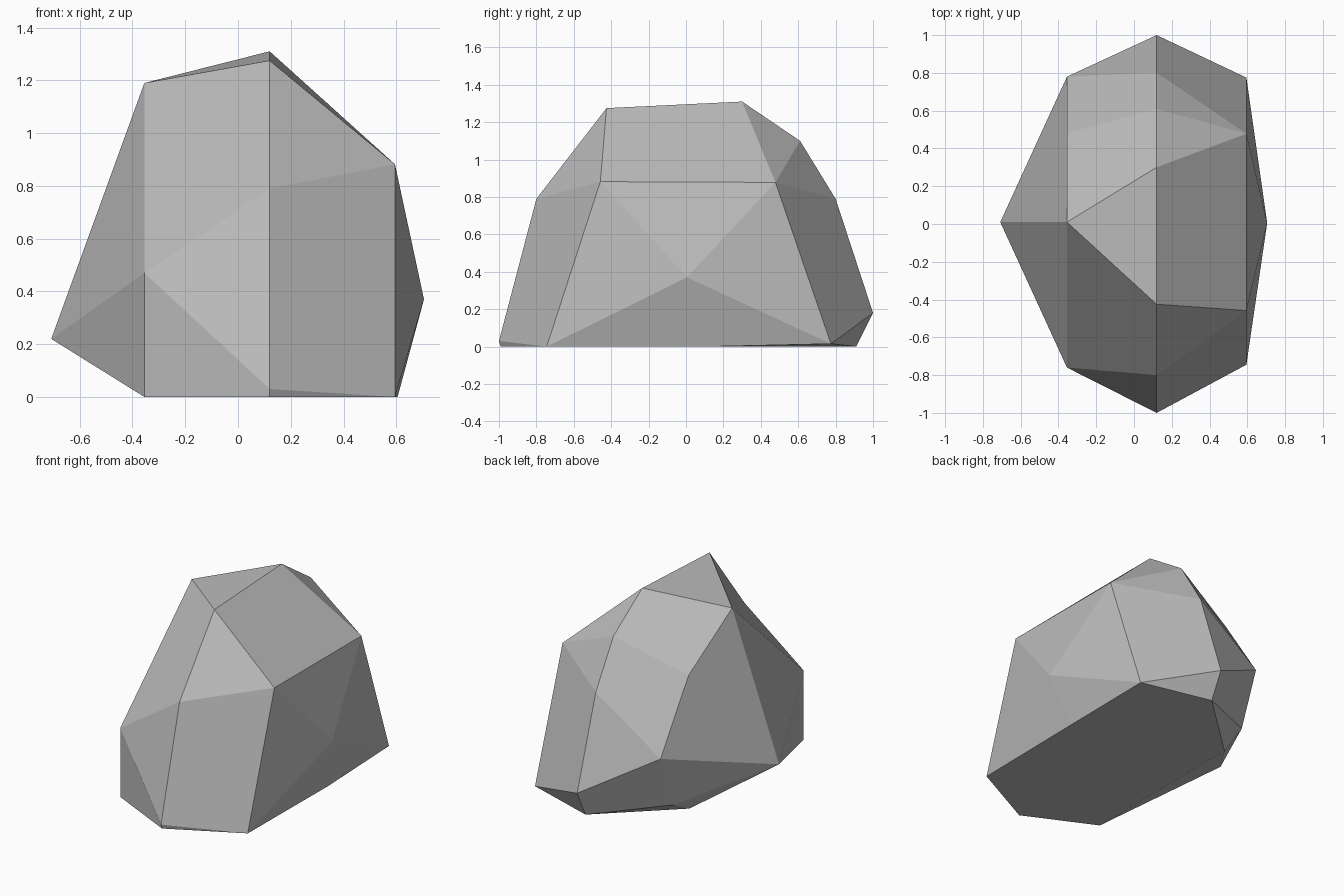
import bpy
import bmesh

cube = bpy.data.objects.get("Cube")
if cube:
    bpy.data.objects.remove(cube, do_unlink=True)

# Cross-section profiles of the boulder: (y, z) points at each x
LEFT, MIDDLE, RIGHT = -0.355, 0.12, 0.595
profiles = {
    LEFT: {"left_foot": (-0.76, 0), "left_front": (-0.76, 0.47), "left_top": (0.01, 1.19),
           "left_shoulder": (0.48, 0.91), "left_back": (0.78, 0.456),
           "left_tuck": (0.64, 0.09), "left_heel": (0.47, 0)},
    MIDDLE: {"front_foot": (-0.99, 0), "front_nose": (-1.0, 0.03), "front_brow": (-0.8, 0.79),
             "crest_front": (-0.425, 1.275), "crest_back": (0.3, 1.31),
             "back_shoulder": (0.61, 1.1), "back_brow": (0.8, 0.79),
             "back_nose": (1.0, 0.18), "back_foot": (0.91, 0)},
    RIGHT: {"right_foot": (-0.745, 0), "right_front": (-0.458, 0.882),
            "right_back": (0.478, 0.878), "right_heel": (0.775, 0.015)},
    -0.708: {"left_tip": (0.01, 0.22)},
    0.705: {"right_tip": (0.005, 0.37)},
    0.605: {"right_base": (0.1, 0)},
}

# Broad facets that each stay one flat face
facets = [
    "left_top crest_front front_brow left_front",
    "front_brow right_front right_foot front_nose",
    "left_front front_nose front_foot left_foot",
    "crest_front crest_back right_back right_front",
    "left_top crest_back back_shoulder left_shoulder",
    "left_shoulder back_shoulder back_brow left_back",
    "back_brow right_back right_heel back_nose",
    "left_tip left_top left_shoulder left_back",
    "left_back back_nose back_foot left_tuck",
    "left_foot front_foot right_foot right_base back_foot left_heel",
]

# Wrap the profiles in a hull
bm = bmesh.new()
points = {}
for x, profile in profiles.items():
    for name, (y, z) in profile.items():
        points[name] = bm.verts.new((x, y, z))
bmesh.ops.convex_hull(bm, input=bm.verts[:])

# Merge the triangles of each broad facet
for facet in facets:
    corners = {points[name] for name in facet.split()}
    inside = [f for f in bm.faces if corners.issuperset(f.verts)]
    if len(inside) > 1:
        bmesh.ops.dissolve_faces(bm, faces=inside)
bmesh.ops.recalc_face_normals(bm, faces=bm.faces[:])

mesh = bpy.data.meshes.new("boulder")
bm.to_mesh(mesh)
bm.free()
boulder = bpy.data.objects.new("boulder", mesh)
bpy.context.collection.objects.link(boulder)

# Stone colour
stone = bpy.data.materials.new("grey_stone")
stone.use_nodes = True
colour = (0.5, 0.5, 0.5, 1)
stone.diffuse_color = colour
stone.node_tree.nodes["Principled BSDF"].inputs["Base Color"].default_value = colour
mesh.materials.append(stone)
